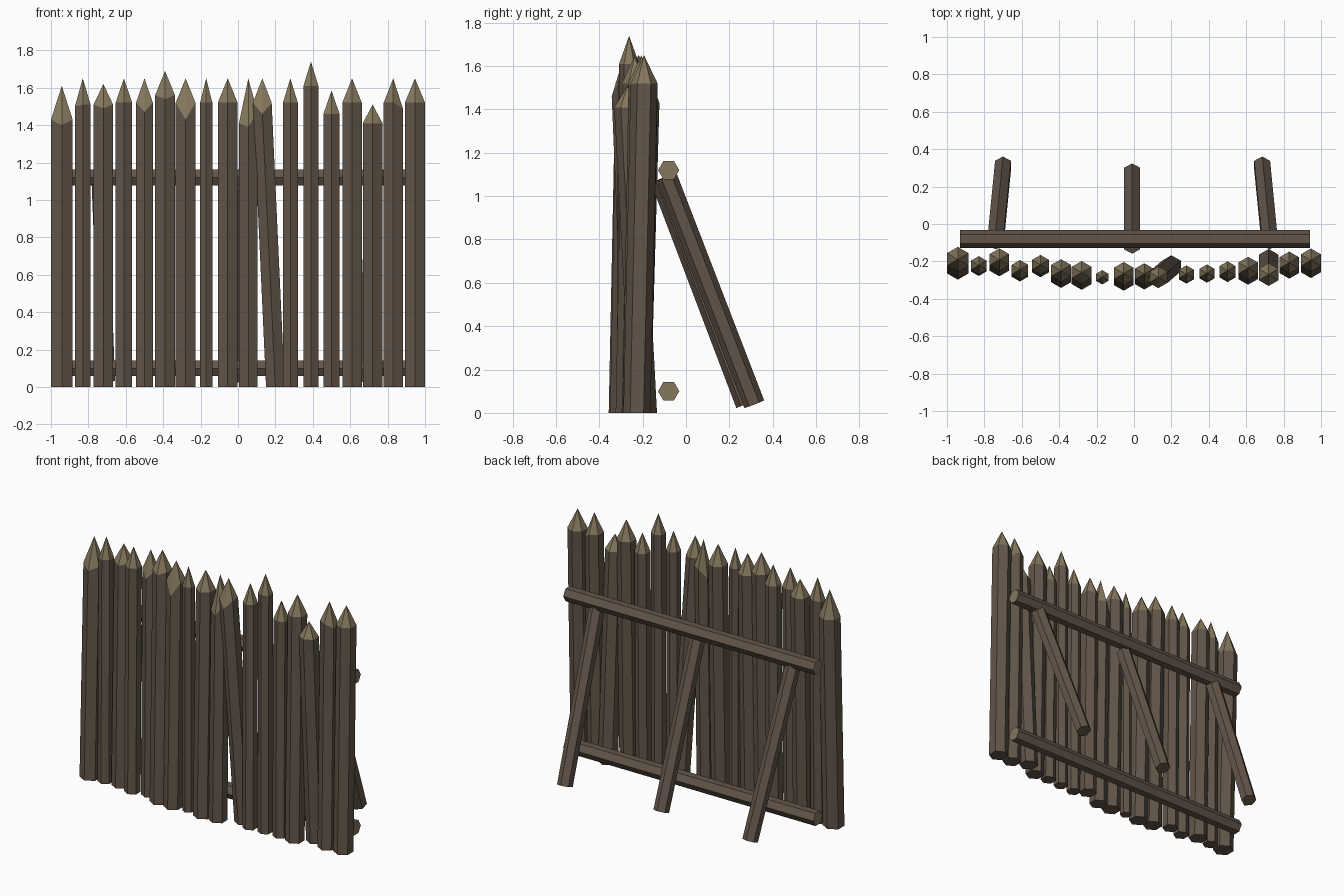
import bpy, bmesh, math
from mathutils import Vector

if "Cube" in bpy.data.objects:
    bpy.data.objects.remove(bpy.data.objects["Cube"])


def material(name, rgb):
    m = bpy.data.materials.new(name)
    m.diffuse_color = (*rgb, 1)
    m.use_nodes = True
    m.node_tree.nodes["Principled BSDF"].inputs["Base Color"].default_value = m.diffuse_color
    return m


BARK = material("brown bark", (0.125, 0.092, 0.068))
CUT = material("pale cut wood", (0.235, 0.185, 0.11))


def finish(bm, name):
    bmesh.ops.recalc_face_normals(bm, faces=bm.faces[:])
    me = bpy.data.meshes.new(name)
    bm.to_mesh(me)
    bm.free()
    me.materials.append(BARK)
    me.materials.append(CUT)
    ob = bpy.data.objects.new(name, me)
    bpy.context.collection.objects.link(ob)


def stake(name, bottom, top, width, shoulder, tip, drop_front=0, drop_left=0, drop_right=0):
    """Six-sided post with a hewn point; drops lower the cut on one side."""
    bm = bmesh.new()
    r = width / 2 / math.cos(math.pi / 6)
    low, high = [], []
    for i in range(6):
        a = math.pi / 2 + i * math.pi / 3
        c, s = math.cos(a), math.sin(a)
        z = shoulder
        if s < -0.9:
            z -= drop_front
        z -= drop_left if c < -0.5 else drop_right if c > 0.5 else 0
        low.append(bm.verts.new((bottom[0] + r * c, bottom[1] + r * s, 0)))
        high.append(bm.verts.new((top[0] + r * c, top[1] + r * s, z)))
    point = bm.verts.new((top[0], top[1], tip))
    bm.faces.new(low)
    for i in range(6):
        j = (i + 1) % 6
        bm.faces.new((low[i], low[j], high[j], high[i]))
        bm.faces.new((high[i], high[j], point)).material_index = 1
    finish(bm, name)


def pole(name, p, q, r, up, pale_ends=False):
    """Six-sided pole between two points, one ridge pointing along up."""
    p, q = Vector(p), Vector(q)
    axis = (q - p).normalized()
    side = axis.cross(Vector(up)).normalized()
    ridge = side.cross(axis)
    bm = bmesh.new()
    rings = []
    for c in (p, q):
        rings.append([bm.verts.new(c + r * (math.cos(k * math.pi / 3) * ridge
                                            + math.sin(k * math.pi / 3) * side)) for k in range(6)])
    for ring in rings:
        bm.faces.new(ring).material_index = 1 if pale_ends else 0
    for k in range(6):
        j = (k + 1) % 6
        bm.faces.new((rings[0][k], rings[0][j], rings[1][j], rings[1][k]))
    finish(bm, name)


# Row of stakes: x, y, width, shoulder, tip, front/left/right drop of the cut
ROW = [
    (-.942, -.21, .116, 1.43, 1.61, .03, 0, 0),
    (-.83, -.225, .084, 1.51, 1.65, 0, .01, 0),
    (-.72, -.205, .104, 1.51, 1.62, .02, 0, 0),
    (-.61, -.25, .088, 1.52, 1.65, 0, 0, 0),
    (-.50, -.225, .09, 1.52, 1.65, .05, 0, 0),
    (-.39, -.265, .106, 1.56, 1.69, .02, 0, 0),
    (-.28, -.275, .106, 1.52, 1.65, .09, 0, 0),
    (-.17, -.285, .066, 1.52, 1.65, 0, 0, 0),
    (-.055, -.28, .106, 1.52, 1.65, 0, 0, 0),
    (.055, -.28, .1, 1.47, 1.65, .08, .06, 0),
    (.28, -.27, .08, 1.52, 1.65, 0, 0, 0),
    (.39, -.265, .08, 1.61, 1.74, 0, 0, 0),
    (.50, -.255, .086, 1.46, 1.585, 0, 0, 0),
    (.61, -.25, .104, 1.52, 1.65, 0, 0, 0),
    (.83, -.22, .102, 1.52, 1.65, 0, 0, .03),
    (.946, -.21, .108, 1.52, 1.65, 0, 0, 0),
]
for n, (x, y, w, s, t, f, l, r) in enumerate(ROW, 1):
    lean = max(0, w - .075) * 0.5
    stake(f"stake_{n}", (x, y - lean), (x, y + lean), w, s, t, f, l, r)

# Two stakes that lean out of the row
stake("crooked_stake", (.2, -.225), (.13, -.285), .1, 1.52, 1.65, .06)
stake("short_stake", (.72, -.195), (.72, -.27), .106, 1.41, 1.51)

# Rails behind the stakes
for name, z in (("lower_rail", .1), ("upper_rail", 1.12)):
    pole(name, (-.93, -.08, z), (.94, -.08, z), .049, (0, 1, 0), True)

# Slanted braces at the back
for name, a, b in (("left_brace", (-.74, -.09, 1.09), (-.70, .315, .04)),
                   ("middle_brace", (-.01, -.113, 1.07), (-.01, .278, .04)),
                   ("right_brace", (.725, -.09, 1.09), (.685, .315, .04))):
    pole(name, a, b, .049, (0, 1, 0))
